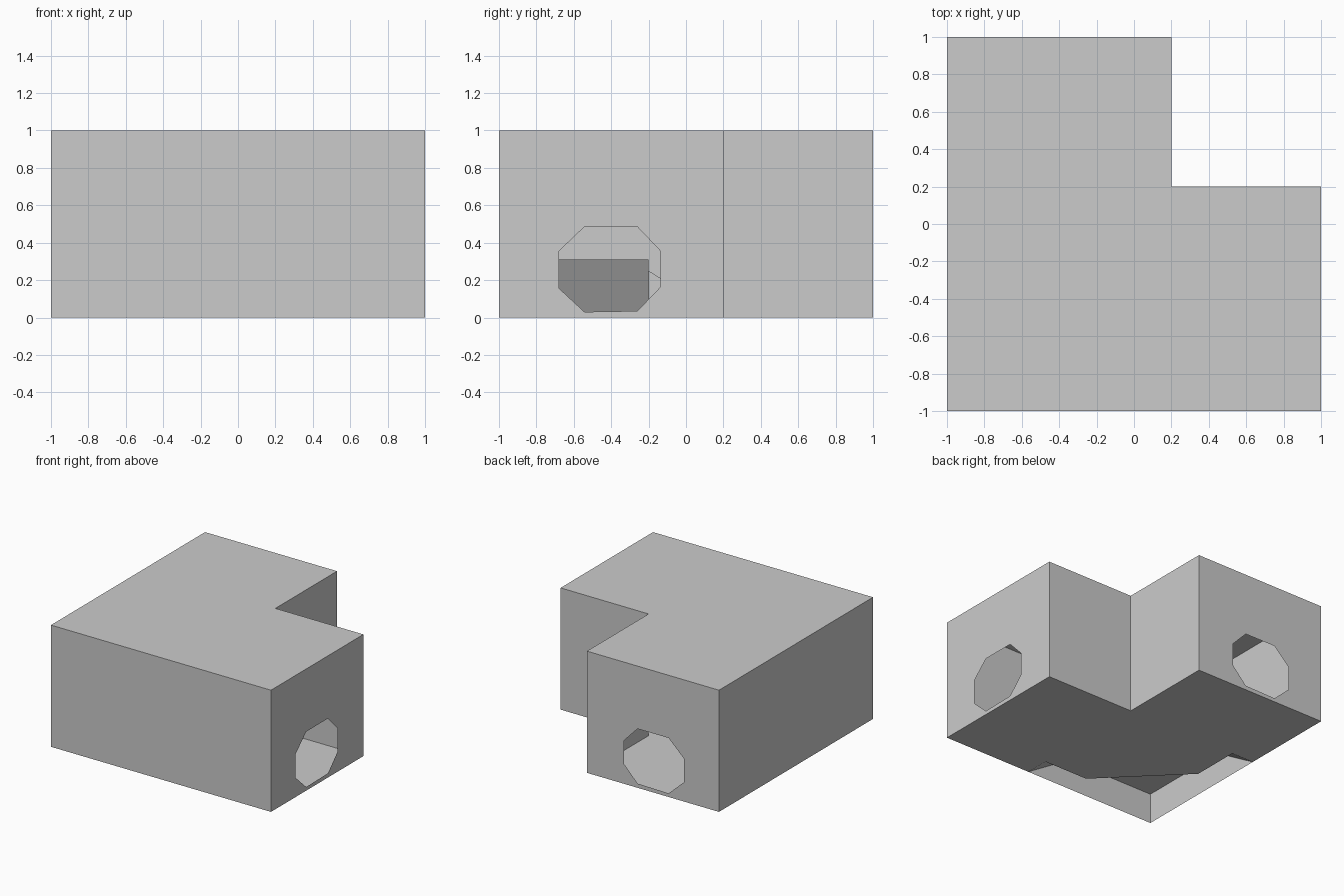
import bpy, bmesh

if "Cube" in bpy.data.objects:
    bpy.data.objects.remove(bpy.data.objects["Cube"])

H = 1.0        # block height
DECK = 0.25    # raised corner deck
RAIL = 0.31    # top of the diagonal wall


def finish(bm, name, recalc=False):
    bmesh.ops.remove_doubles(bm, verts=bm.verts, dist=0.0005)
    if recalc:
        bmesh.ops.recalc_face_normals(bm, faces=bm.faces)
    me = bpy.data.meshes.new(name)
    bm.to_mesh(me)
    bm.free()
    ob = bpy.data.objects.new(name, me)
    bpy.context.collection.objects.link(ob)
    return ob


def face(bm, pts):
    return bm.faces.new([bm.verts.new(p) for p in pts])


def holed_face(bm, outer, inner):
    edges = []
    for loop in (outer, inner):
        vs = [bm.verts.new(p) for p in loop]
        edges += [bm.edges.new((vs[i], vs[i - 1])) for i in range(len(vs))]
    bmesh.ops.triangle_fill(bm, edges=edges, use_beauty=True)


# Hollow L-shaped shell: thin walls, two of them with an eight-sided opening
outline = [(-1, -1), (1, -1), (1, .2), (.2, .2), (.2, 1), (-1, 1)]
octagon = [(-.543, .485), (-.26, .485), (-.135, .354), (-.135, .165),
           (-.26, .035), (-.543, .03), (-.68, .157), (-.68, .354)]
shell = bmesh.new()
for i, a in enumerate(outline):
    b = outline[(i + 1) % len(outline)]
    quad = [(*a, 0), (*b, 0), (*b, H), (*a, H)]
    if a[0] == b[0] == 1:
        holed_face(shell, quad, [(1, s, z) for s, z in octagon])
    elif a[1] == b[1] == 1:
        holed_face(shell, quad, [(s, 1, z) for s, z in octagon])
    else:
        face(shell, quad)
face(shell, [(x, y, H) for x, y in outline])

# Floor, left open under the raised front-left corner
floor = [(.2, -1), (1, -1), (1, .2), (.2, .2), (.2, 1), (-1, 1), (-1, .2),
         (-.8, .2), (-.8, -.2), (-.2, -.8), (.2, -.8)]
face(shell, [(x, y, 0) for x, y in reversed(floor)])
finish(shell, "hollow_shell", recalc=True)

# Raised corner walkway inside: deck, diagonal wall, and a ramp on each side
walk = bmesh.new()
deck = [(-.2, -1), (-.2, -.8), (-.8, -.2), (-1, -.2), (-1, -1)]
face(walk, [(x, y, DECK) for x, y in deck])
face(walk, [(-.2, -.8, 0), (-.8, -.2, 0), (-.8, -.2, RAIL), (-.2, -.8, RAIL)])
ramp = [(.2, -1, 0), (.2, -.8, 0), (-.2, -.8, DECK), (-.2, -1, DECK)]
ramp_side = [(.2, -.8, 0), (-.2, -.8, 0), (-.2, -.8, DECK)]
for part in (ramp, ramp_side):
    face(walk, part)
    face(walk, [(y, x, z) for x, y, z in reversed(part)])  # mirrored on the diagonal
finish(walk, "corner_walkway")
